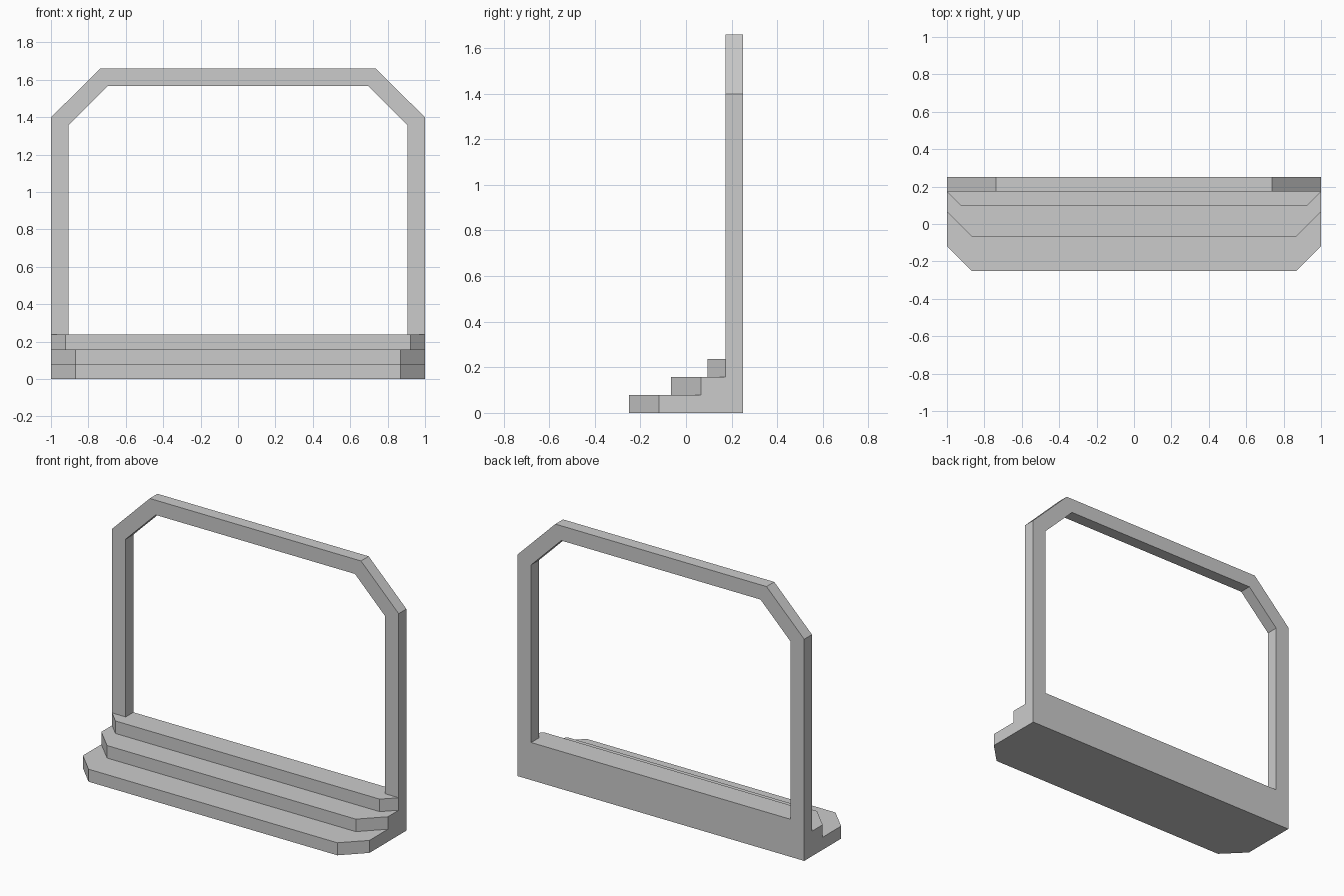
import bpy
import bmesh
from mathutils import Vector

if "Cube" in bpy.data.objects:
    bpy.data.objects.remove(bpy.data.objects["Cube"])


def extrude_object(name, verts, faces, offset):
    """Make a solid by extruding a flat sheet of faces along offset."""
    bm = bmesh.new()
    vs = [bm.verts.new(v) for v in verts]
    sheet = [bm.faces.new([vs[i] for i in f]) for f in faces]
    out = bmesh.ops.extrude_face_region(bm, geom=sheet, use_keep_orig=True)
    moved = [g for g in out["geom"] if isinstance(g, bmesh.types.BMVert)]
    bmesh.ops.translate(bm, verts=moved, vec=Vector(offset))
    bmesh.ops.recalc_face_normals(bm, faces=bm.faces[:])
    mesh = bpy.data.meshes.new(name)
    bm.to_mesh(mesh)
    bm.free()
    obj = bpy.data.objects.new(name, mesh)
    bpy.context.collection.objects.link(obj)
    return obj


def mirrored(half):
    """Complete a right-hand outline with its mirror image."""
    return half + [(-x, z) for x, z in reversed(half)]


FRAME_FRONT, FRAME_BACK = 0.173, 0.25

# Upright frame: chamfered outer outline around a chamfered opening
outer = mirrored([(1, 0), (1, 1.398), (0.737, 1.66)])
inner = mirrored([(0.905, 0.237), (0.905, 1.358), (0.695, 1.567)])
n = len(outer)
ring = [(i, (i + 1) % n, n + (i + 1) % n, n + i) for i in range(n)]
extrude_object("door_frame",
               [(x, FRAME_FRONT, z) for x, z in outer + inner],
               ring, (0, FRAME_BACK - FRAME_FRONT, 0))

# Three stacked steps with clipped front corners: front y, corner size
STEP = 0.079
steps = [("bottom_step", -0.25, 0.132),
         ("middle_step", -0.066, 0.132),
         ("top_step", 0.095, 0.078)]
for i, (name, front, cut) in enumerate(steps):
    plan = mirrored([(1 - cut, front), (1, front + cut), (1, FRAME_FRONT)]
                    if front + cut < FRAME_FRONT else
                    [(1 - cut, front), (1, FRAME_FRONT)])
    extrude_object(name, [(x, y, i * STEP) for x, y in plan],
                   [range(len(plan))], (0, 0, STEP))
